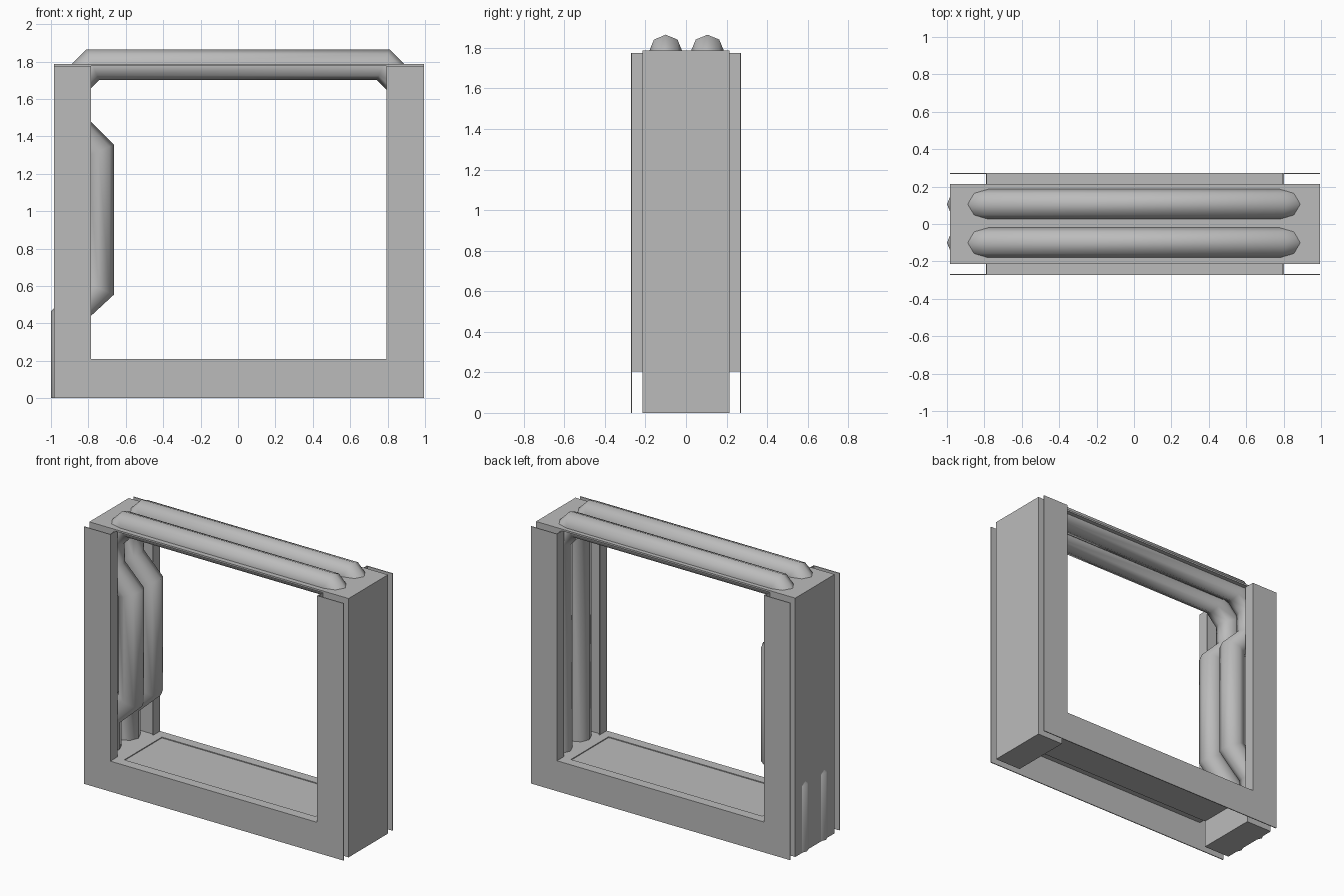
import bpy, bmesh, math
from mathutils import Vector

cube = bpy.data.objects.get("Cube")
if cube:
    bpy.data.objects.remove(cube, do_unlink=True)

grey = bpy.data.materials.new("plain_grey")
grey.use_nodes = True
GREY = (0.5, 0.5, 0.5, 1)
grey.diffuse_color = GREY
grey.node_tree.nodes["Principled BSDF"].inputs["Base Color"].default_value = GREY

CX = 0.005            # frame centre in x
OUT, INN = 0.99, 0.79  # half widths of frame and opening
DEEP, BODY = 0.272, 0.215  # half depths of face plates and body
SILL, TOP, LIP = 0.21, 1.787, 1.775
T = 0.006             # sheet thickness


def finish(name, bm):
    bmesh.ops.recalc_face_normals(bm, faces=bm.faces)
    mesh = bpy.data.meshes.new(name)
    bm.to_mesh(mesh)
    bm.free()
    mesh.materials.append(grey)
    obj = bpy.data.objects.new(name, mesh)
    bpy.context.collection.objects.link(obj)
    return obj


def box(name, x, y, z):
    bm = bmesh.new()
    bmesh.ops.create_cube(bm, size=1)
    for v in bm.verts:
        v.co = [lo + (hi - lo) * (c + 0.5) for c, (lo, hi) in zip(v.co, (x, y, z))]
    return finish(name, bm)


def prism(name, points, offset):
    """Extrude a flat outline along an offset."""
    bm = bmesh.new()
    face = bm.faces.new([bm.verts.new(p) for p in points])
    new = bmesh.ops.extrude_face_region(bm, geom=[face])["geom"]
    bmesh.ops.translate(bm, vec=offset, verts=[g for g in new if isinstance(g, bmesh.types.BMVert)])
    return finish(name, bm)


def tube(name, path, y, radius, sides=8):
    """Sweep a round section along an x-z path with mitred bends."""
    pts = [Vector(p) for p in path]
    bm = bmesh.new()
    rings = []
    for i, p in enumerate(pts):
        before = (p - pts[i - 1]).normalized() if i else (pts[1] - p).normalized()
        after = (pts[i + 1] - p).normalized() if i < len(pts) - 1 else before
        t = (before + after).normalized()
        side = Vector((-t.y, t.x)) / t.dot(before)
        ring = []
        for k in range(sides):
            a = math.tau * k / sides
            q = p + side * radius * math.cos(a)
            ring.append(bm.verts.new((q.x, y + radius * math.sin(a), q.y)))
        rings.append(ring)
    for r, s in zip(rings, rings[1:]):
        for k in range(sides):
            n = (k + 1) % sides
            bm.faces.new((r[k], r[n], s[n], s[k]))
    bm.faces.new(rings[0])
    bm.faces.new(rings[-1])
    obj = finish(name, bm)
    bpy.ops.object.select_all(action='DESELECT')
    obj.select_set(True)
    bpy.context.view_layer.objects.active = obj
    bpy.ops.object.shade_smooth_by_angle(angle=math.radians(50))


# U-shaped face plates and sill edge strips
for name, s in (("front", -1), ("back", 1)):
    outline = [(-OUT, LIP), (-OUT, 0), (OUT, 0), (OUT, LIP),
               (INN, LIP), (INN, SILL), (-INN, SILL), (-INN, LIP)]
    prism(name + "_plate", [(CX + x, s * DEEP, z) for x, z in outline], (0, -s * T, 0))
    ys = sorted((s * DEEP, s * 0.205))
    box(name + "_sill_strip", (CX - INN, CX + INN), ys, (SILL - T, SILL))

# Posts: open channels on solid feet, lined at the opening
for name, s in (("left", 1), ("right", -1)):
    channel = [(INN, -BODY), (OUT, -BODY), (OUT, BODY), (INN, BODY),
               (INN, BODY - T), (OUT - T, BODY - T), (OUT - T, T - BODY), (INN, T - BODY)]
    prism(name + "_post", [(CX + s * x, y, SILL) for x, y in channel], (0, 0, TOP - SILL))
    xs = sorted((CX + s * INN, CX + s * OUT))
    box(name + "_post_foot", xs, (-BODY, BODY), (0, SILL))
    lining = sorted((CX + s * INN, CX + s * (INN + T)))
    for edge, e in (("front", -1), ("back", 1)):
        ys = sorted((e * DEEP, e * 0.195))
        box(name + "_" + edge + "_lining", lining, ys, (SILL, LIP))
    ends = sorted((CX + s * INN, CX + s * (INN - 0.06)))
    box(name + "_sill_end", ends, (-0.205, 0.205), (SILL - T, SILL))

# Sunken sill panel and top sheet
box("sill_panel", (CX - INN, CX + INN), (-BODY, BODY), (SILL - 0.018, SILL - 0.01))
box("top_sheet", (CX - OUT, CX + OUT), (-BODY, BODY), (LIP, TOP))

# Pair of pipes running up one post, over the top and down the other
pipe_path = [(-0.918, 0.002), (-0.918, 0.43), (-0.745, 0.59), (-0.745, 1.32),
             (-0.89, 1.465), (-0.89, 1.67), (-0.777, 1.783), (0.777, 1.783),
             (0.89, 1.67), (0.89, 0.2)]
for name, y in (("front_pipe", -0.1), ("back_pipe", 0.106)):
    tube(name, pipe_path, y, 0.082)
